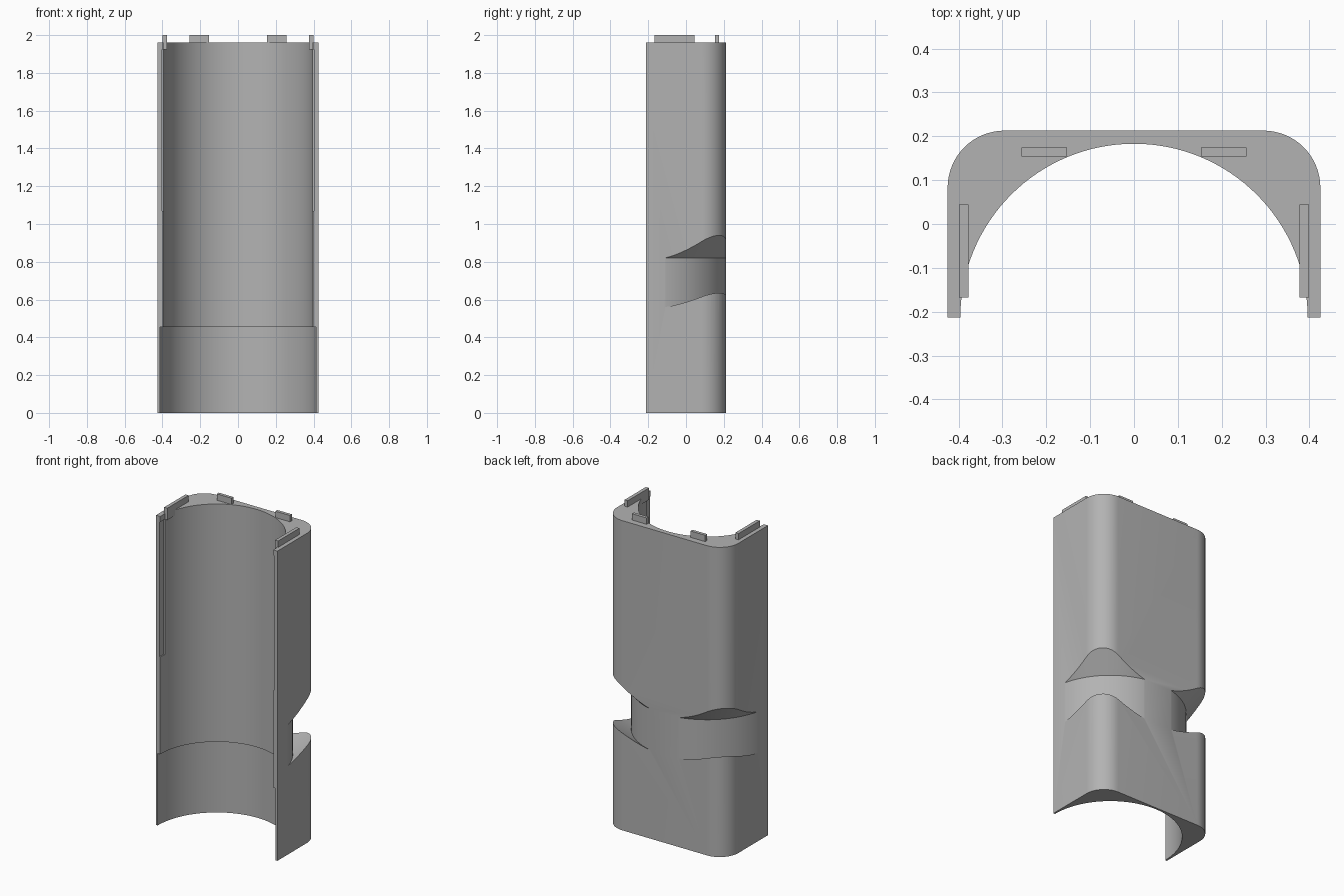
import bpy, bmesh, math

cube = bpy.data.objects.get("Cube")
if cube:
    bpy.data.objects.remove(cube, do_unlink=True)

HALF_X, HALF_Y, CORNER = 0.425, 0.213, 0.13
BODY_TOP = 1.96

grey = bpy.data.materials.new("plain grey")
grey.use_nodes = True
colour = (0.45, 0.45, 0.45, 1)
grey.diffuse_color = colour
grey.node_tree.nodes["Principled BSDF"].inputs["Base Color"].default_value = colour


def add_object(name, bm):
    bmesh.ops.recalc_face_normals(bm, faces=bm.faces[:])
    mesh = bpy.data.meshes.new(name)
    bm.to_mesh(mesh)
    bm.free()
    mesh.materials.append(grey)
    obj = bpy.data.objects.new(name, mesh)
    bpy.context.collection.objects.link(obj)
    return obj


def prism(name, outline, z0, z1):
    bm = bmesh.new()
    face = bm.faces.new([bm.verts.new((x, y, z0)) for x, y in outline])
    made = bmesh.ops.extrude_face_region(bm, geom=[face])["geom"]
    bmesh.ops.translate(bm, vec=(0, 0, z1 - z0),
                        verts=[v for v in made if isinstance(v, bmesh.types.BMVert)])
    return add_object(name, bm)


def box(name, x0, x1, y0, y1, z0, z1):
    return prism(name, [(x0, y0), (x1, y0), (x1, y1), (x0, y1)], z0, z1)


def lathe(name, profile, steps=128):
    """Closed (radius, z) profile turned about the bore axis on the front plane."""
    bm = bmesh.new()
    rings = []
    for i in range(steps):
        a = math.tau * i / steps
        rings.append([bm.verts.new((r * math.cos(a), r * math.sin(a) - HALF_Y, z))
                      for r, z in profile])
    n = len(profile)
    for i in range(steps):
        a, b = rings[i], rings[(i + 1) % steps]
        for j in range(n):
            k = (j + 1) % n
            bm.faces.new((a[j], b[j], b[k], a[k]))
    return add_object(name, bm)


def circle(radius, steps=128):
    return [(radius * math.cos(math.tau * i / steps),
             radius * math.sin(math.tau * i / steps) - HALF_Y) for i in range(steps)]


# Shell: block with two rounded back corners
outline = [(-HALF_X, -HALF_Y), (HALF_X, -HALF_Y)]
for start, sx in ((0, 1), (90, -1)):
    for i in range(17):
        a = math.radians(start + 90 * i / 16)
        outline.append((sx * (HALF_X - CORNER) + CORNER * math.cos(a),
                        HALF_Y - CORNER + CORNER * math.sin(a)))
shell = prism("shell", outline, 0, BODY_TOP)

# Cutters: main bore, wider lower bore, sloped grip notches, front grooves
cutters = [
    prism("bore_cutter", circle(0.396), -0.1, 2.1),
    prism("lower_bore_cutter", circle(0.413), -0.1, 0.455),
    lathe("grip_cutter", [(0.437, 0.56), (0.6, 0.67), (0.6, 0.996), (0.437, 0.82)]),
]
for side in (-1, 1):
    x0, x1 = sorted((side * 0.36, side * 0.402))
    cutters.append(box("groove_cutter", x0, x1, -0.23, -0.17, 1.07, 1.925))

bpy.context.view_layer.objects.active = shell
for cutter in cutters:
    cutter.hide_render = True
    mod = shell.modifiers.new("cut", "BOOLEAN")
    mod.operation = "DIFFERENCE"
    mod.solver = "EXACT"
    mod.object = cutter
    bpy.ops.object.modifier_apply(modifier=mod.name)
    bpy.data.objects.remove(cutter, do_unlink=True)

bpy.ops.object.select_all(action="DESELECT")
shell.select_set(True)
bpy.ops.object.shade_smooth_by_angle(angle=math.radians(25))

# Locating tabs on the top rim
for side, word in ((-1, "right"), (1, "left")):
    x0, x1 = sorted((side * 0.377, side * 0.399))
    box(word + "_side_tab", x0, x1, -0.168, 0.045, 1.925, 2)
    x0, x1 = sorted((side * 0.153, side * 0.256))
    box(word + "_back_tab", x0, x1, 0.154, 0.174, 1.94, 2)
